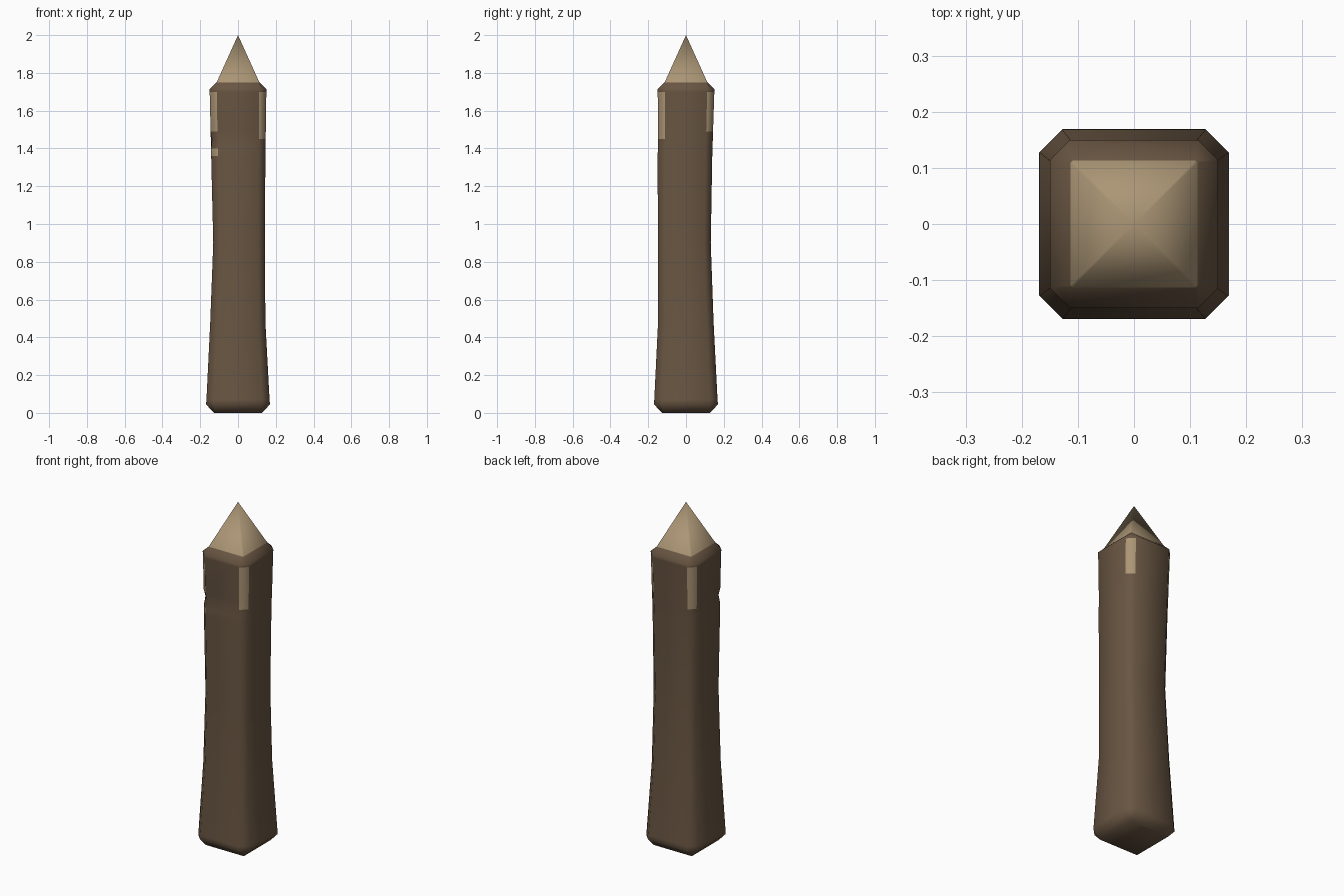
import bpy, bmesh

if "Cube" in bpy.data.objects:
    bpy.data.objects.remove(bpy.data.objects["Cube"])


def material(name, rgb):
    m = bpy.data.materials.new(name)
    m.diffuse_color = (*rgb, 1)
    m.use_nodes = True
    m.node_tree.nodes["Principled BSDF"].inputs["Base Color"].default_value = m.diffuse_color
    return m


bark = material("dark_wood", (0.140, 0.092, 0.055))
cut = material("fresh_cut_wood", (0.410, 0.305, 0.180))


def ring(bm, z, x0, x1, y0, y1, c):
    # square with chamfered corners, counter-clockwise from the front edge
    pts = [(x0 + c, y0), (x1 - c, y0), (x1, y0 + c), (x1, y1 - c),
           (x1 - c, y1), (x0 + c, y1), (x0, y1 - c), (x0, y0 + c)]
    return [bm.verts.new((x, y, z)) for x, y in pts]


def finish(bm, name):
    bmesh.ops.recalc_face_normals(bm, faces=bm.faces)
    me = bpy.data.meshes.new(name)
    bm.to_mesh(me)
    bm.free()
    for m in (bark, cut):
        me.materials.append(m)
    for p in me.polygons:
        p.use_smooth = True
    ob = bpy.data.objects.new(name, me)
    bpy.context.collection.objects.link(ob)
    return ob


# Post body: z, left, right, front, back, chamfer
profile = [
    (0.00, -.127, .127, -.127, .127, .004),
    (0.045, -.169, .169, -.169, .169, .042),
    (0.07, -.167, .167, -.168, .167, .040),
    (0.48, -.147, .145, -.148, .146, .036),
    (0.90, -.131, .142, -.149, .131, .034),
    (1.36, -.142, .145, -.150, .139, .036),
    (1.40, -.143, .145, -.149, .140, .036),
    (1.45, -.144, .146, -.147, .142, .036),
    (1.49, -.145, .147, -.147, .143, .036),
    (1.70, -.150, .150, -.150, .150, .038),
    (1.715, -.150, .150, -.150, .150, .036),
    (1.75, -.113, .113, -.113, .113, .004),
]
# Chipped corner ranges by side index: 1 front right, 3 back right, 5 back left, 7 front left
chips = {1: [(1.45, 1.70)], 3: [(1.49, 1.70)], 5: [(1.45, 1.70)],
         7: [(1.36, 1.40), (1.49, 1.70)]}

bm = bmesh.new()
rings = [ring(bm, *p) for p in profile]
# shallow notch on the front left corner
for k in (7,):
    for i in (0, 7):
        rings[k][i].co.x += .006
        rings[k][i].co.y += .006
for k in range(len(rings) - 1):
    a, b = rings[k], rings[k + 1]
    mid = (profile[k][0] + profile[k + 1][0]) / 2
    for i in range(8):
        j = (i + 1) % 8
        f = bm.faces.new((a[i], a[j], b[j], b[i]))
        if any(lo < mid < hi for lo, hi in chips.get(i, [])):
            f.material_index = 1
bm.faces.new(rings[0][::-1])
finish(bm, "post_body")

# Sharpened point
bm = bmesh.new()
base = ring(bm, 1.75, -.113, .113, -.113, .113, .004)
tip = bm.verts.new((0, 0, 2.0))
for i in range(8):
    bm.faces.new((base[i], base[(i + 1) % 8], tip))
for f in bm.faces:
    f.material_index = 1
finish(bm, "post_point")
